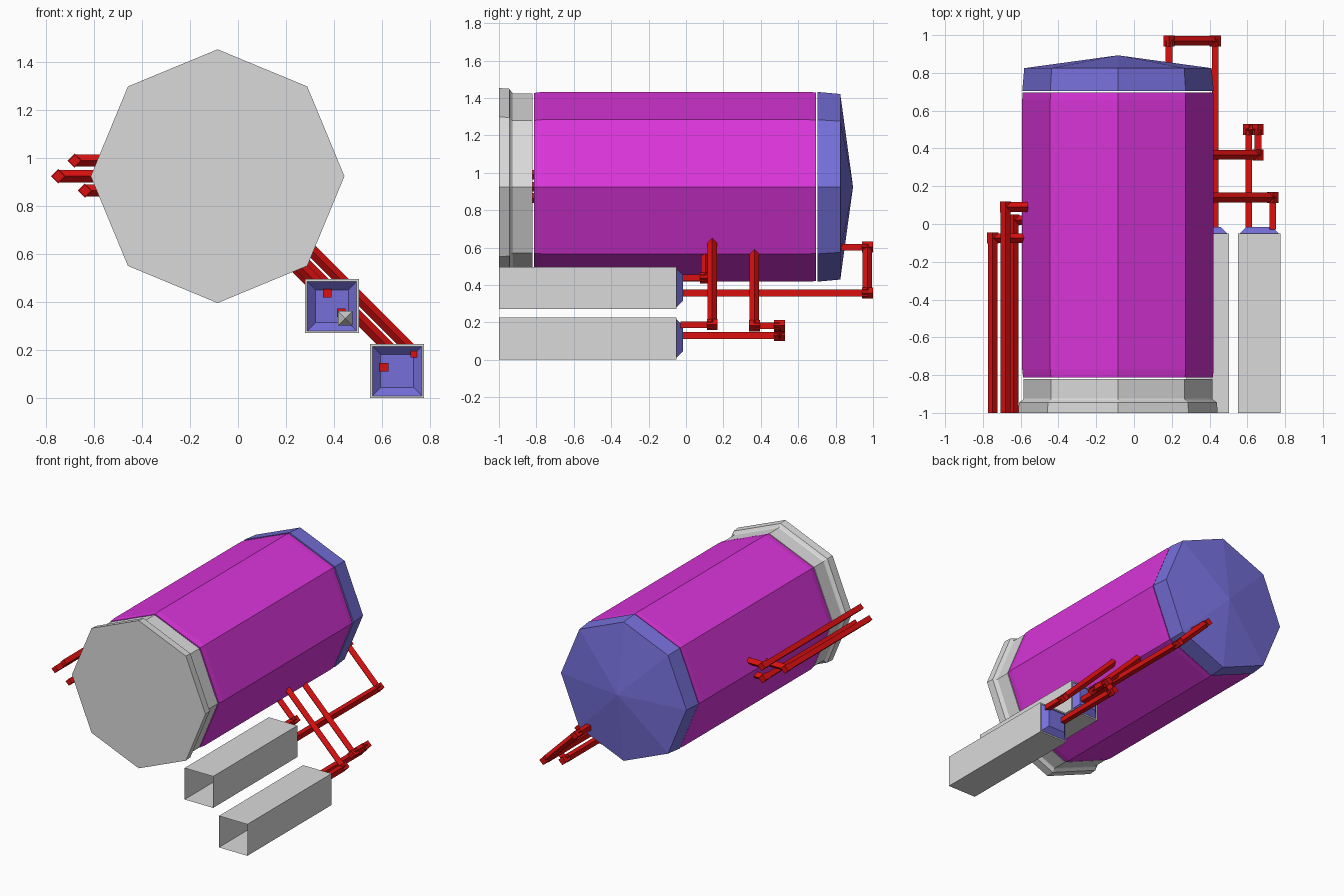
import bpy, bmesh, math
from mathutils import Vector, Matrix

if "Cube" in bpy.data.objects:
    bpy.data.objects.remove(bpy.data.objects["Cube"])


def material(name, rgb):
    m = bpy.data.materials.new(name)
    m.use_nodes = True
    m.diffuse_color = (*rgb, 1)
    m.node_tree.nodes["Principled BSDF"].inputs["Base Color"].default_value = (*rgb, 1)
    return m


GREY = material("light_grey", (0.7, 0.7, 0.7))
MAGENTA = material("magenta", (0.7, 0.035, 0.7))
BLUE = material("slate_blue", (0.18, 0.16, 0.7))
RED = material("red", (0.7, 0.005, 0.005))


def finish(name, bm, mats):
    bmesh.ops.recalc_face_normals(bm, faces=bm.faces)
    mesh = bpy.data.meshes.new(name)
    bm.to_mesh(mesh)
    bm.free()
    for m in mats:
        mesh.materials.append(m)
    obj = bpy.data.objects.new(name, mesh)
    bpy.context.collection.objects.link(obj)
    return obj


def loft(name, x, z, sides, phase, profile, mats, front=True, back=True, rule=None):
    """Join polygon rings given as (y, radius) along y; radius 0 makes an apex."""
    bm = bmesh.new()
    rings = []
    for y, r in profile:
        count = sides if r else 1
        angles = [phase + math.tau * i / sides for i in range(count)]
        rings.append([bm.verts.new((x + r * math.cos(a), y, z + r * math.sin(a))) for a in angles])
    for step, (a, b) in enumerate(zip(rings, rings[1:])):
        for i in range(sides):
            j = (i + 1) % sides
            corners = [a[i % len(a)], a[j % len(a)], b[j % len(b)], b[i % len(b)]]
            face = bm.faces.new(list(dict.fromkeys(corners)))
            face.material_index = rule(step) if rule else 0
    if front and len(rings[0]) > 1:
        bm.faces.new(rings[0])
    if back and len(rings[-1]) > 1:
        bm.faces.new(rings[-1]).material_index = rule(len(rings)) if rule else 0
    return finish(name, bm, mats)


def pipe(name, points, diamond=False):
    """Square bars between points, with a block at each bend."""
    bm = bmesh.new()
    side = 0.036
    turn = Matrix.Rotation(math.pi / 4, 4, 'Y')
    pts = [Vector(p) for p in points]
    for a, b in zip(pts, pts[1:]):
        d = (b - a).normalized()
        along_y = abs(d.y) > 0.9
        # bars along y stand square or on edge; the others stand on edge
        if along_y:
            u = Vector((1, 0, 1)).normalized() if diamond else Vector((1, 0, 0))
            v = d.cross(u)
        else:
            s = Vector((0, 1, 0))
            u, v = (s + d.cross(s)).normalized(), (s - d.cross(s)).normalized()
        frame = Matrix((u * side, v * side, d * (b - a).length)).transposed().to_4x4()
        bmesh.ops.create_cube(bm, size=1, matrix=Matrix.Translation((a + b) / 2) @ frame)
    for p in pts[1:-1]:
        block = Matrix.Translation(p) @ turn @ Matrix.Diagonal((0.042, 0.058, 0.042, 1))
        bmesh.ops.create_cube(bm, size=1, matrix=block)
    return finish(name, bm, [RED])


# Octagonal tank: shell, domed rear cap and front collar
TX, TZ = -0.085, 0.925
loft("tank_shell", TX, TZ, 8, 0,
     [(-0.812, 0.502), (-0.77, 0.507), (0.66, 0.507), (0.695, 0.504)], [MAGENTA])
loft("rear_cap", TX, TZ, 8, 0, [(0.703, 0.507), (0.825, 0.496), (0.893, 0)], [BLUE])
loft("front_collar", TX, TZ, 8, 0,
     [(-1, 0.528), (-0.945, 0.524), (-0.932, 0.505), (-0.925, 0.5), (-0.82, 0.5)], [GREY])

# Two open ducts with a tapered blue end
R2 = math.sqrt(2)
for name, x, z in (("upper_duct", 0.391, 0.384), ("lower_duct", 0.662, 0.114)):
    loft(name, x, z, 4, math.pi / 4,
         [(-1, 0.1125 * R2), (-0.05, 0.1125 * R2), (-0.05, 0.103 * R2), (-0.015, 0.068 * R2)],
         [GREY, BLUE], front=False, rule=lambda step: int(step > 1))
loft("duct_spike", 0.446, 0.333, 4, math.pi / 4, [(-0.12, 0), (-0.06, 0.03 * R2)], [GREY])

# Pipes from the ducts to the tank
pipe("rear_feed_pipe", [(0.43, -0.03, 0.357), (0.43, 0.97, 0.357),
                        (0.185, 0.97, 0.602), (0.185, 0.75, 0.602)])
pipe("short_feed_pipe", [(0.371, -0.03, 0.438), (0.371, 0.105, 0.438), (0.24, 0.105, 0.569)])
pipe("return_feed_pipe", [(0.608, -0.03, 0.13), (0.608, 0.5, 0.13), (0.657, 0.5, 0.182),
                          (0.657, 0.366, 0.182), (0.23, 0.366, 0.609)])
pipe("lower_feed_pipe", [(0.735, -0.03, 0.188), (0.735, 0.14, 0.188), (0.27, 0.14, 0.653)])

# Pipes along the other side, bending into the tank
for name, x, y, z in (("middle_side_pipe", -0.748, -0.075, 0.925),
                      ("upper_side_pipe", -0.68, 0.09, 0.99),
                      ("lower_side_pipe", -0.637, 0.02, 0.865)):
    pipe(name, [(x, -1, z), (x, y, z), (-0.56, y, z)], diamond=True)
